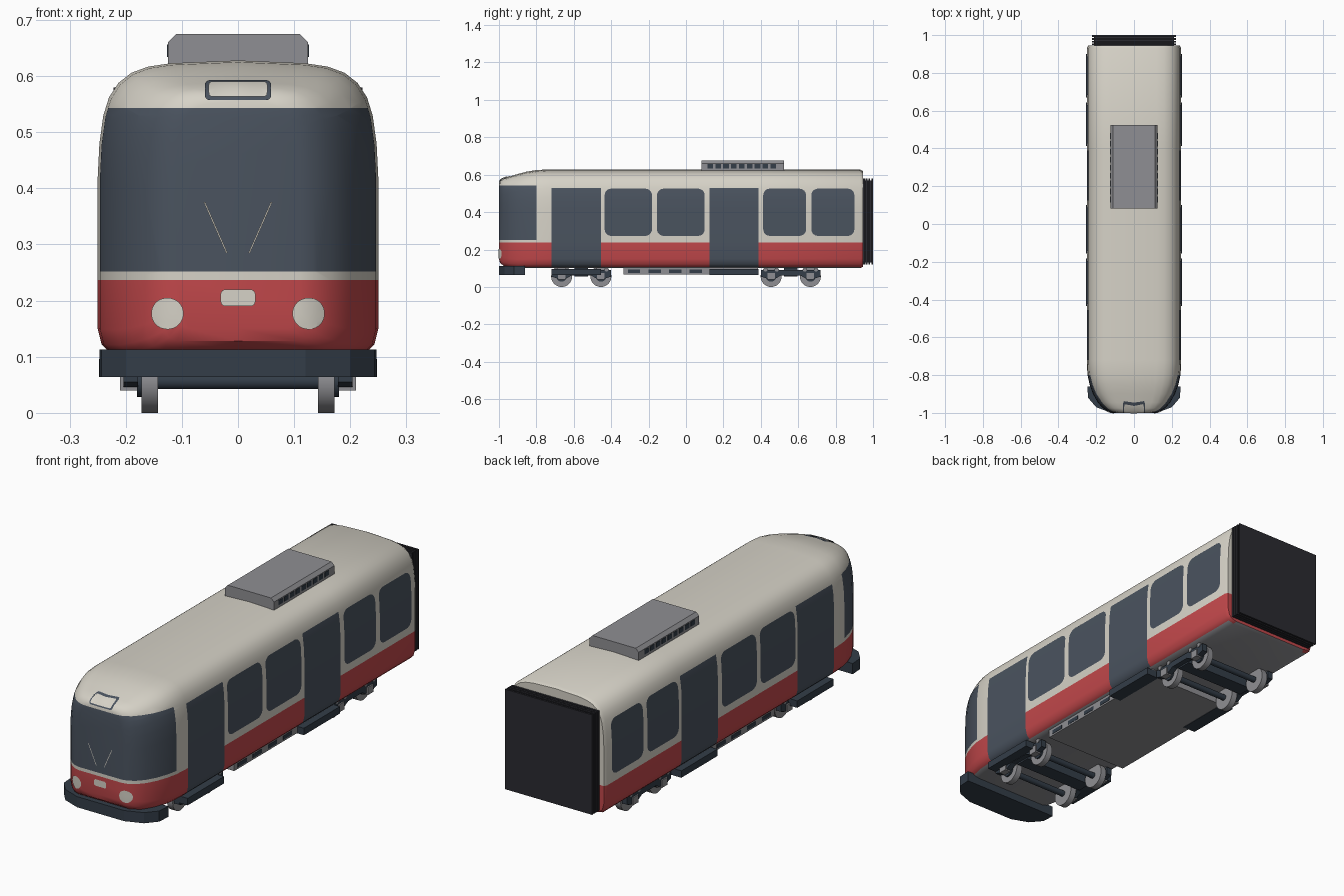
import bpy, bmesh, math
from mathutils import Vector, Matrix
from mathutils.bvhtree import BVHTree

if "Cube" in bpy.data.objects:
    bpy.data.objects.remove(bpy.data.objects["Cube"])


def material(name, rgb):
    m = bpy.data.materials.new(name)
    lin = [((c / 255 + 0.055) / 1.055) ** 2.4 for c in rgb]
    m.diffuse_color = (*lin, 1)
    m.use_nodes = True
    m.node_tree.nodes["Principled BSDF"].inputs["Base Color"].default_value = m.diffuse_color
    return m


CREAM = material("cream", (214, 210, 199))
RED = material("red", (194, 72, 75))
GLASS = material("glass", (74, 83, 95))
SLATE = material("slate", (51, 61, 72))
GREY = material("grey", (143, 143, 147))
BLACK = material("black", (42, 42, 48))


def finish(bm, name, mats, smooth=None):
    me = bpy.data.meshes.new(name)
    bm.to_mesh(me)
    for m in mats:
        me.materials.append(m)
    if smooth:
        me.polygons.foreach_set("use_smooth", [True] * len(me.polygons))
        me.set_sharp_from_angle(angle=math.radians(smooth))
    ob = bpy.data.objects.new(name, me)
    bpy.context.collection.objects.link(ob)
    return ob


def boxes(name, spans, mat):
    """One object from boxes given as (x0, x1, y0, y1, z0, z1)."""
    bm = bmesh.new()
    for x0, x1, y0, y1, z0, z1 in spans:
        m = Matrix.Translation(((x0 + x1) / 2, (y0 + y1) / 2, (z0 + z1) / 2))
        m = m @ Matrix.Diagonal((abs(x1 - x0), y1 - y0, z1 - z0, 1))
        bmesh.ops.create_cube(bm, size=1, matrix=m)
    return finish(bm, name, [mat])


def prism(name, pts, to3d, a, b, mat):
    """Extrude a 2D outline between depths a and b."""
    bm = bmesh.new()
    lo = [bm.verts.new(to3d(u, v, a)) for u, v in pts]
    hi = [bm.verts.new(to3d(u, v, b)) for u, v in pts]
    n = len(pts)
    bm.faces.new(lo)
    bm.faces.new(hi)
    for i in range(n):
        bm.faces.new((lo[i], lo[(i + 1) % n], hi[(i + 1) % n], hi[i]))
    bmesh.ops.recalc_face_normals(bm, faces=bm.faces)
    return finish(bm, name, [mat])


def cylinders(name, spans, mat, sides=32):
    """One object from x-axis cylinders given as (x0, x1, y, z, radius)."""
    bm = bmesh.new()
    for x0, x1, y, z, r in spans:
        m = Matrix.Translation(((x0 + x1) / 2, y, z)) @ Matrix.Rotation(math.pi / 2, 4, 'Y')
        bmesh.ops.create_cone(bm, cap_ends=True, segments=sides, radius1=r, radius2=r,
                              depth=abs(x1 - x0), matrix=m)
    return finish(bm, name, [mat], 40)


def cut(bm, co, no):
    bmesh.ops.bisect_plane(bm, geom=bm.verts[:] + bm.edges[:] + bm.faces[:],
                           plane_co=co, plane_no=no, dist=1e-5)


# Body shell: one cross-section lofted along y, narrowing into the rounded nose
HALF = [(0, .1), (.2, .1), (.228, .107), (.243, .122), (.25, .15), (.25, .25), (.25, .42),
        (.247, .48), (.24, .53), (.23, .562), (.213, .588), (.19, .606), (.16, .617),
        (.12, .623), (0, .628)]
SECTION = HALF + [(-x, z) for x, z in HALF[-2:0:-1]]
RINGS = [(-1, .11, .555, .15), (-.994, .135, .57, .128), (-.975, .165, .582, .113),
         (-.945, .192, .59, .105), (-.9, .217, .604, .1), (-.85, .235, .617, .1),
         (-.8, .246, .625, .1), (-.74, .25, .628, .1), (.93, .25, .628, .1),
         (.945, .243, .62, .107)]
DOORS = [(-.72, -.455), (.125, .388)]

bm = bmesh.new()
loops = [[bm.verts.new((x * w / .25, y, bot + (z - .1) / .528 * (top - bot)))
          for x, z in SECTION] for y, w, top, bot in RINGS]
n = len(SECTION)
for a, b in zip(loops, loops[1:]):
    for i in range(n):
        bm.faces.new((a[i], a[(i + 1) % n], b[(i + 1) % n], b[i]))
bm.faces.new(loops[0])
bm.faces.new(loops[-1])
bmesh.ops.recalc_face_normals(bm, faces=bm.faces)

# Colour borders are cut into the shell, then faces coloured by position
for z in (.237, .252, .53, .543):
    cut(bm, (0, 0, z), (0, 0, 1))
for y in (-.8, *DOORS[0], *DOORS[1]):
    cut(bm, (0, y, 0), (0, 1, 0))
bm.normal_update()
for f in bm.faces:
    c = f.calc_center_median()
    if f.normal.z < -.9:
        f.material_index = 3
    elif c.y < -.8 and .252 < c.z < .543:
        f.material_index = 2
    elif c.z < .53 and any(a < c.y < b for a, b in DOORS):
        f.material_index = 2
    else:
        f.material_index = 1 if c.z < .237 else 0
tree = BVHTree.FromBMesh(bm)
finish(bm, "body_shell", [CREAM, RED, GLASS, GREY], 35)


def plate(name, pts, side, mat, lift=.003):
    """Thin plate draped on the shell: side 0 is the front, +1 / -1 the flanks."""
    bm = bmesh.new()
    bm.faces.new([bm.verts.new((u, 0, v)) for u, v in pts])
    us, vs = [p[0] for p in pts], [p[1] for p in pts]
    for lo, hi, axis in ((min(us), max(us), (1, 0, 0)), (min(vs), max(vs), (0, 0, 1))):
        k = max(2, int((hi - lo) / .012))
        if side and axis[0]:
            continue
        for i in range(1, k):
            cut(bm, Vector(axis) * (lo + (hi - lo) * i / k), axis)
    for v in bm.verts:
        u, _, z = v.co
        start, ray = ((side, u, z), (-side, 0, 0)) if side else ((u, -2, z), (0, 1, 0))
        hit, normal, _, _ = tree.ray_cast(Vector(start), Vector(ray))
        v.co = hit + normal * lift
    bm.normal_update()
    out = Vector((side, 0, 0)) if side else Vector((0, -1, 0))
    for f in bm.faces[:]:
        if f.normal.dot(out) < 0:
            f.normal_flip()
    return finish(bm, name, [mat], 35)


def rounded(u0, u1, v0, v1, r, steps=6):
    pts = []
    for q, (cu, cv) in enumerate(((u1 - r, v1 - r), (u0 + r, v1 - r),
                                  (u0 + r, v0 + r), (u1 - r, v0 + r))):
        for i in range(steps + 1):
            t = math.pi / 2 * (q + i / steps)
            pts.append((cu + r * math.cos(t), cv + r * math.sin(t)))
    return pts


# Side windows, door steps
for side, label in ((1, "right"), (-1, "left")):
    for i, (a, b) in enumerate(((-.435, -.182), (-.155, .1), (.413, .642), (.67, .9))):
        plate(f"window_{label}_{i + 1}", rounded(a, b, .273, .525, .035), side, GLASS)
    boxes(f"door_steps_{label}",
          [(side * .185, side * .248, a, b, .064, .096) for a, b in DOORS], SLATE)

# Front details: headlights, plate, destination sign, wipers
for s, label in ((1, "right"), (-1, "left")):
    plate(f"headlight_{label}", [(s * .125 + .028 * math.cos(i * math.pi / 16),
                                  .177 + .028 * math.sin(i * math.pi / 16))
                                 for i in range(32)], 0, CREAM)
    plate(f"wiper_{label}", [(s * .0585, .376), (s * .0615, .376), (s * .0215, .285),
                             (s * .0185, .285)], 0, CREAM)
plate("front_badge_plate", rounded(-.031, .031, .19, .22, .009), 0, CREAM)
plate("sign_frame", rounded(-.059, .059, .556, .59, .009), 0, GLASS, .003)
plate("sign_panel", rounded(-.052, .052, .562, .5855, .006), 0, CREAM, .005)

# Bumper
edge = [(.12, -1), (.2, -.97), (.243, -.92), (.247, -.86)]
prism("bumper", edge + [(-x, y) for x, y in edge[::-1]], lambda u, v, d: (u, v, d),
      .064, .113, SLATE)

# Roof unit with side vents
prism("roof_unit", [(-.125, .6), (.125, .6), (.125, .66), (.11, .675), (-.11, .675),
                    (-.125, .66)], lambda u, v, d: (u, d, v), .083, .523, GREY)
boxes("roof_vents", [(s * .12, s * .1265, .115 + i * .042, .145 + i * .042, .634, .656)
                     for s in (1, -1) for i in range(9)], SLATE)

# Underfloor equipment box with vents
boxes("underfloor_box", [(-.215, .215, -.335, .385, .066, .105)], GREY)
boxes("underfloor_vents", [(s * .21, s * .2165, -.31 + i * .11, -.245 + i * .11, .074, .092)
                           for s in (1, -1) for i in range(4)], SLATE)

# Bellows: alternating ribs and folds
boxes("bellows", [(-.212, .212, .94, .995, .13, .57)] +
      [(-.222, .222, y, y + .009, .12, .58) for y in (.947, .961, .975, .991)], BLACK)

# Bogies
for name, yc in (("front", -.56), ("rear", .56)):
    axles = (yc - .105, yc + .105)
    sy = [(s, y) for s in (1, -1) for y in axles]
    cylinders(f"{name}_wheels", [(s * .143, s * .172, y, .056, .056) for s, y in sy], GREY)
    cylinders(f"{name}_axles", [(-.19, .19, y, .056, .014) for y in axles], SLATE, 16)
    cylinders(f"{name}_hubs", [(s * .17, s * .18, y, .056, .028) for s, y in sy], SLATE, 20)
    boxes(f"{name}_axle_boxes", [(s * .18, s * .21, y - .02, y + .02, .04, .075)
                                 for s, y in sy], GREY)
    cylinders(f"{name}_springs", [(s * .185, s * .207, y + d, .093, .011)
                                  for s, y in sy for d in (-.03, .03)], GREY, 12)
    boxes(f"{name}_transom", [(-.18, .18, yc - .035, yc + .035, .055, .1)], SLATE)
    # Side rails dip between the wheels
    rail = [(-.16, .055), (-.13, .046), (-.08, .046), (-.05, .062), (.05, .062),
            (.08, .046), (.13, .046), (.16, .055), (.16, .09), (-.16, .09)]
    for s, label in ((1, "right"), (-1, "left")):
        prism(f"{name}_bogie_rail_{label}", rail, lambda u, v, d: (d, yc + u, v),
              s * .178, s * .204, SLATE)
